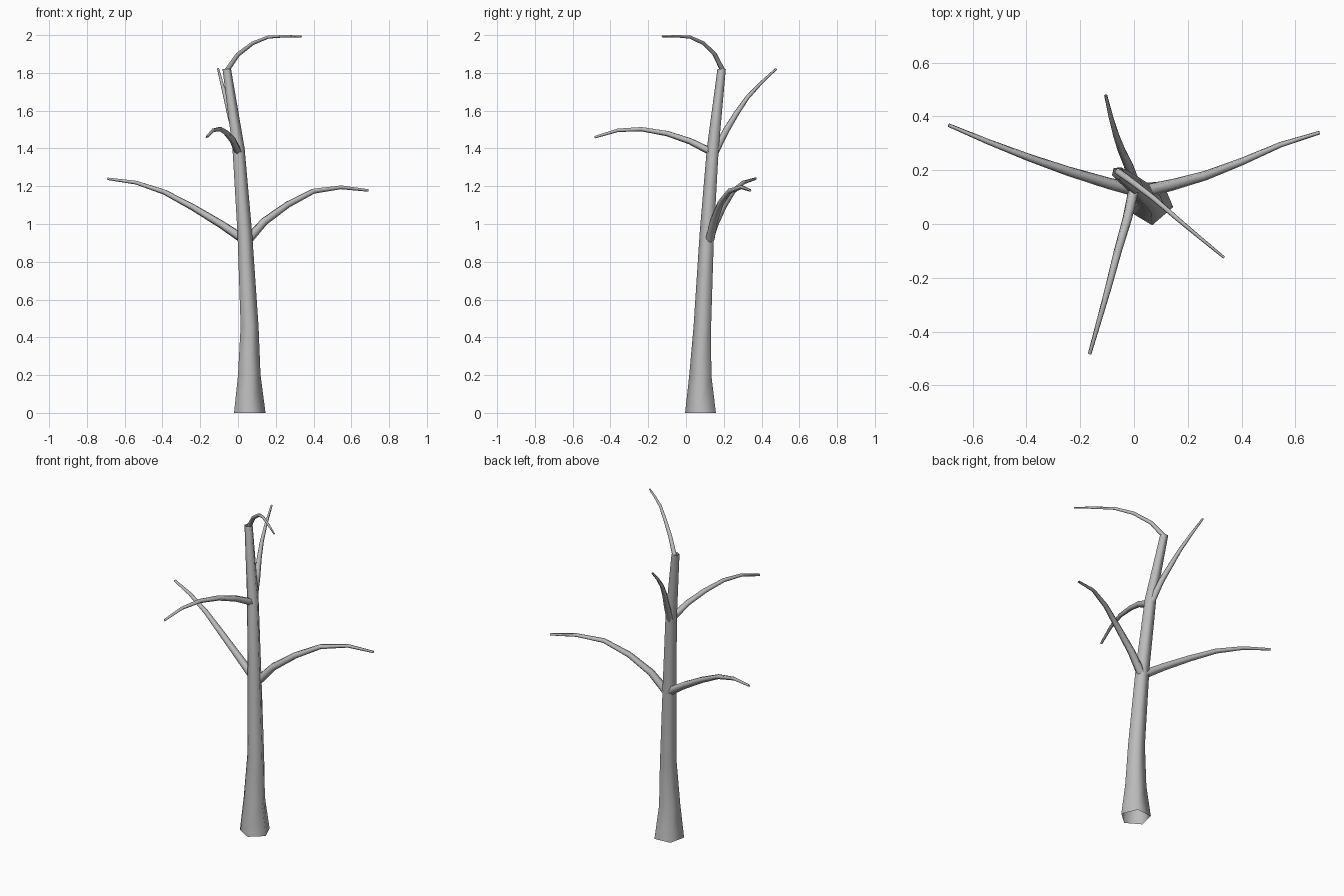
import bpy, bmesh
from math import cos, sin, tau, radians
from mathutils import Vector

if "Cube" in bpy.data.objects:
    bpy.data.objects.remove(bpy.data.objects["Cube"], do_unlink=True)

SIDES = 5

bark = bpy.data.materials.new("grey_bark")
bark.use_nodes = True
GREY = (0.5, 0.5, 0.5, 1)
bark.diffuse_color = GREY
bark.node_tree.nodes["Principled BSDF"].inputs["Base Color"].default_value = GREY


def tube(name, points, radii, turn=0.0, level=False):
    """Open five-sided tube along a path; level keeps its rings horizontal."""
    pts = [Vector(p) for p in points]
    bm = bmesh.new()
    rings = []
    side = Vector((1, 0, 0))
    for i, (p, r) in enumerate(zip(pts, radii)):
        along = (pts[min(i + 1, len(pts) - 1)] - pts[max(i - 1, 0)]).normalized()
        if level:
            along = Vector((0, 0, 1))
        elif i == 0:
            side = along.cross(Vector((0, 0, 1)))
        side = (side - along * side.dot(along)).normalized()
        other = along.cross(side)
        angles = [radians(turn) + tau * k / SIDES for k in range(SIDES)]
        rings.append([bm.verts.new(p + (side * cos(a) + other * sin(a)) * r) for a in angles])
    for low, high in zip(rings, rings[1:]):
        for k in range(SIDES):
            n = (k + 1) % SIDES
            bm.faces.new((low[k], low[n], high[n], high[k])).smooth = True
    mesh = bpy.data.meshes.new(name)
    bm.to_mesh(mesh)
    bm.free()
    mesh.materials.append(bark)
    obj = bpy.data.objects.new(name, mesh)
    bpy.context.collection.objects.link(obj)
    return obj


def branch(name, points, thick, thin):
    """Branch tapering evenly from thick to thin."""
    last = len(points) - 1
    radii = [thick + (thin - thick) * i / last for i in range(last + 1)]
    return tube(name, points, radii, turn=90)


# Leaning trunk with a flared foot
tube("trunk",
     [(.06, .083, 0), (.058, .08, .2), (.06, .09, .46), (.035, .113, .95),
      (.002, .144, 1.4), (-.06, .19, 1.82)],
     [.088, .063, .05, .041, .034, .024], turn=-85, level=True)

# Lower pair of branches
branch("right_branch",
       [(.03, .12, .92), (-.09, .15, 1.0), (-.24, .195, 1.09), (-.39, .247, 1.17),
        (-.54, .305, 1.22), (-.69, .368, 1.24)], .026, .007)
branch("left_branch",
       [(.055, .125, .92), (.14, .145, 1.015), (.265, .18, 1.105), (.40, .232, 1.175),
        (.545, .295, 1.195), (.69, .34, 1.178)], .026, .007)

# Upper branches to the front and back
branch("front_branch",
       [(.0, .13, 1.385), (-.025, .02, 1.44), (-.06, -.1, 1.48), (-.095, -.235, 1.503),
        (-.13, -.36, 1.497), (-.165, -.483, 1.46)], .021, .007)
branch("back_branch",
       [(.0, .155, 1.385), (-.02, .215, 1.5), (-.045, .27, 1.59), (-.065, .325, 1.67),
        (-.085, .395, 1.745), (-.105, .478, 1.822)], .021, .006)

# Thin twig curling from the trunk top
branch("top_twig",
       [(-.06, .195, 1.81), (.0, .152, 1.897), (.08, .09, 1.958), (.16, .02, 1.99),
        (.25, -.055, 1.995), (.335, -.125, 1.993)], .014, .005)
